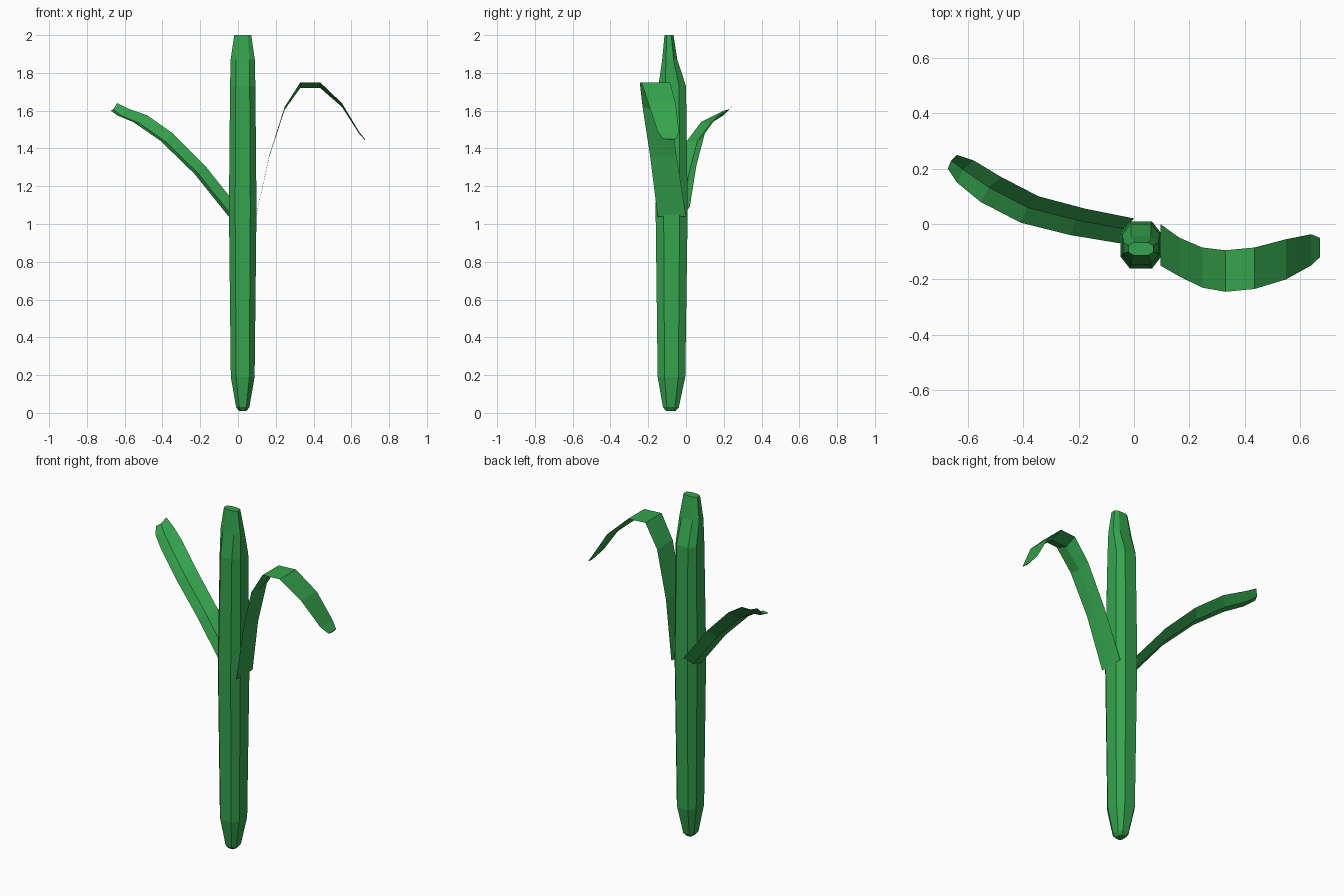
import bpy
import bmesh
from mathutils import Vector

cube = bpy.data.objects.get("Cube")
if cube:
    bpy.data.objects.remove(cube, do_unlink=True)

green = bpy.data.materials.new("leaf_green")
green.use_nodes = True
COLOUR = (0.035, 0.37, 0.075, 1)
green.diffuse_color = COLOUR
green.node_tree.nodes["Principled BSDF"].inputs["Base Color"].default_value = COLOUR


def loft(name, rings, closed, caps):
    """Join a row of matching cross-sections into one flat-shaded mesh."""
    bm = bmesh.new()
    rows = [[bm.verts.new(p) for p in ring] for ring in rings]
    n = len(rows[0])
    for a, b in zip(rows, rows[1:]):
        for i in range(n if closed else n - 1):
            j = (i + 1) % n
            bm.faces.new((a[i], a[j], b[j], b[i]))
    if caps:
        bm.faces.new(rows[0][::-1])
        bm.faces.new(rows[-1])
    bmesh.ops.recalc_face_normals(bm, faces=bm.faces)
    mesh = bpy.data.meshes.new(name)
    bm.to_mesh(mesh)
    bm.free()
    mesh.materials.append(green)
    obj = bpy.data.objects.new(name, mesh)
    bpy.context.collection.objects.link(obj)
    return obj


# Stalk: eight-sided sections (height, half width, centre y, half depth)
stalk_sections = [
    (0.01, 0.02, -0.08, 0.025), (0.03, 0.035, -0.08, 0.042),
    (0.19, 0.063, -0.077, 0.073), (1.08, 0.073, -0.076, 0.085),
    (1.73, 0.067, -0.073, 0.073), (1.87, 0.064, -0.086, 0.04),
    (2.0, 0.045, -0.09, 0.024),
]
octagon = [(1, -0.5), (1, 0.5), (0.55, 1), (-0.55, 1),
           (-1, 0.5), (-1, -0.5), (-0.55, -1), (0.55, -1)]
loft("stalk",
     [[(0.025 + u * w, cy + v * d, z) for u, v in octagon]
      for z, w, cy, d in stalk_sections], True, True)

# Left leaf: arching blade (x, back y, front y, height, keel depth)
left_sections = [
    (0.095, 0.0, -0.15, 1.04, 0.004), (0.165, -0.05, -0.19, 1.36, 0.006),
    (0.247, -0.085, -0.23, 1.62, 0.015), (0.33, -0.095, -0.245, 1.75, 0.03),
    (0.435, -0.085, -0.235, 1.75, 0.03), (0.55, -0.055, -0.2, 1.64, 0.02),
    (0.64, -0.037, -0.15, 1.49, 0.01), (0.672, -0.05, -0.12, 1.45, 0.006),
]
loft("left_leaf",
     [[(x, back, z), (x, front, z), (x, (back + front) / 2, z - k)]
      for x, back, front, z, k in left_sections], True, True)

# Right leaf: folded blade given by its back and front edges
right_edges = [
    ((0.0, 0.02, 1.09), (-0.05, -0.07, 1.04)),
    ((-0.175, 0.055, 1.31), (-0.23, -0.04, 1.265)),
    ((-0.345, 0.1, 1.48), (-0.41, 0.005, 1.44)),
    ((-0.48, 0.17, 1.575), (-0.555, 0.08, 1.54)),
    ((-0.58, 0.23, 1.61), (-0.64, 0.15, 1.575)),
    ((-0.64, 0.25, 1.64), (-0.673, 0.2, 1.60)),
]
fold = Vector((-0.3, 0.3, -0.9)).normalized()
right_rings = []
for back, front in right_edges:
    b, f = Vector(back), Vector(front)
    right_rings.append([b, (b + f) / 2 + fold * (b - f).length * 0.2, f])
loft("right_leaf", right_rings, False, False)
